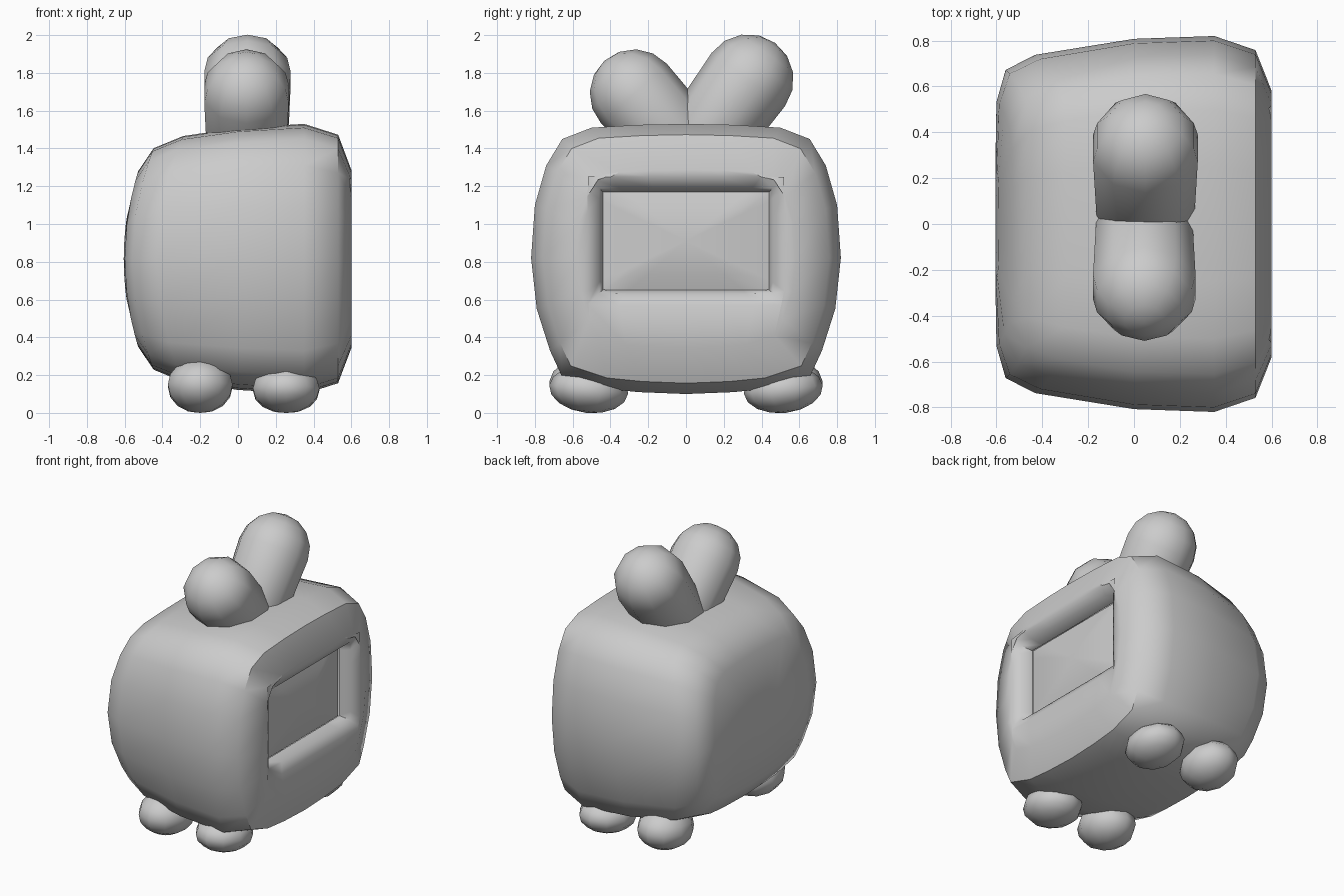
import bpy, bmesh, math
from mathutils import Vector, Matrix

if "Cube" in bpy.data.objects:
    bpy.data.objects.remove(bpy.data.objects["Cube"])

CZ = 0.815


def finish(name, bm, angle=50):
    bmesh.ops.recalc_face_normals(bm, faces=bm.faces)
    mesh = bpy.data.meshes.new(name)
    bm.to_mesh(mesh)
    bm.free()
    ob = bpy.data.objects.new(name, mesh)
    bpy.context.collection.objects.link(ob)
    bpy.ops.object.select_all(action='DESELECT')
    bpy.context.view_layer.objects.active = ob
    ob.select_set(True)
    bpy.ops.object.shade_smooth_by_angle(angle=math.radians(angle))
    return ob


def loft(bm, rings):
    loops = [[bm.verts.new(p) for p in r] for r in rings]
    for a, b in zip(loops, loops[1:]):
        for i in range(len(a)):
            j = (i + 1) % len(a)
            bm.faces.new((a[i], a[j], b[j], b[i]))
    return loops


def fan(bm, loop, point):
    c = bm.verts.new(point)
    for i in range(len(loop)):
        bm.faces.new((loop[i], loop[(i + 1) % len(loop)], c))


# Side-view outline of the cabinet: half profile, then mirrored in y
half = [(0, 1.53), (.25, 1.525), (.5, 1.51), (.655, 1.45), (.74, 1.31), (.8, 1.1),
        (.82, .82), (.79, .55), (.72, .33), (.66, .2), (.45, .13), (.25, .11), (0, .1)]
outline = half + [(-y, z) for y, z in half[-2:0:-1]]


def section(x, sy, sz, bow=0.0):
    pts = []
    for y, z in outline:
        dz = (z - CZ) * sz
        pts.append((x + bow * dz * dz, y * sy, CZ + dz))
    return pts


def window(x, w, h):
    def clamp(v, m):
        return max(-m, min(m, v))
    return [(x, clamp(y / .655 * w, w), .91 + clamp((z - CZ) / .62 * h, h)) for y, z in outline]


# Cabinet: bowed back, swelling sides, rounded frame around the window
bm = bmesh.new()
rings = [section(-.605, .3, .3, .33), section(-.6, .65, .65, .33), section(-.56, .82, .82, .33),
         section(-.43, .9, .91, .33), section(0, .985, .97), section(.35, 1, 1),
         section(.53, .925, .92), section(.6, .71, .66),
         window(.598, .52, .34), window(.565, .46, .28), window(.49, .44, .26)]
loops = loft(bm, rings)
fan(bm, loops[0], (-.605, 0, CZ))
finish("cabinet", bm)

# Slightly domed screen
bm = bmesh.new()
loops = loft(bm, [window(.48, .445, .265), window(.505, .3, .18), window(.52, .15, .09)])
fan(bm, loops[-1], (.525, 0, .91))
finish("screen", bm)


# Stubby round-ended aerials leaning apart
def aerial(name, base, top, r):
    base, top = Vector(base), Vector(top)
    axis = top - base
    bm = bmesh.new()
    bmesh.ops.create_uvsphere(bm, u_segments=10, v_segments=8, radius=r)
    for v in bm.verts:
        if v.co.z < -0.01:
            v.co.z -= axis.length
    rot = axis.to_track_quat('Z', 'Y').to_matrix().to_4x4()
    bmesh.ops.transform(bm, matrix=Matrix.Translation(top) @ rot, verts=bm.verts)
    finish(name, bm)


aerial("front_aerial", (.045, -.03, 1.42), (.045, -.275, 1.69), .235)
aerial("back_aerial", (.05, .1, 1.45), (.05, .33, 1.765), .24)

# Four pebble feet, tilted outwards
for x, rx, rz in ((-.2, .18, .145), (.255, .185, .125)):
    for side, label in ((-1, "front"), (1, "back")):
        bm = bmesh.new()
        bmesh.ops.create_uvsphere(bm, u_segments=10, v_segments=8, radius=1)
        m = (Matrix.Translation((x, side * .515, rz - .003))
             @ Matrix.Rotation(side * math.radians(6), 4, 'X')
             @ Matrix.Diagonal((rx, .21, rz, 1)))
        bmesh.ops.transform(bm, matrix=m, verts=bm.verts)
        low = min(v.co.z for v in bm.verts)
        bmesh.ops.translate(bm, vec=(0, 0, -low), verts=bm.verts)
        finish(label + ("_left_foot" if x < 0 else "_right_foot"), bm)
